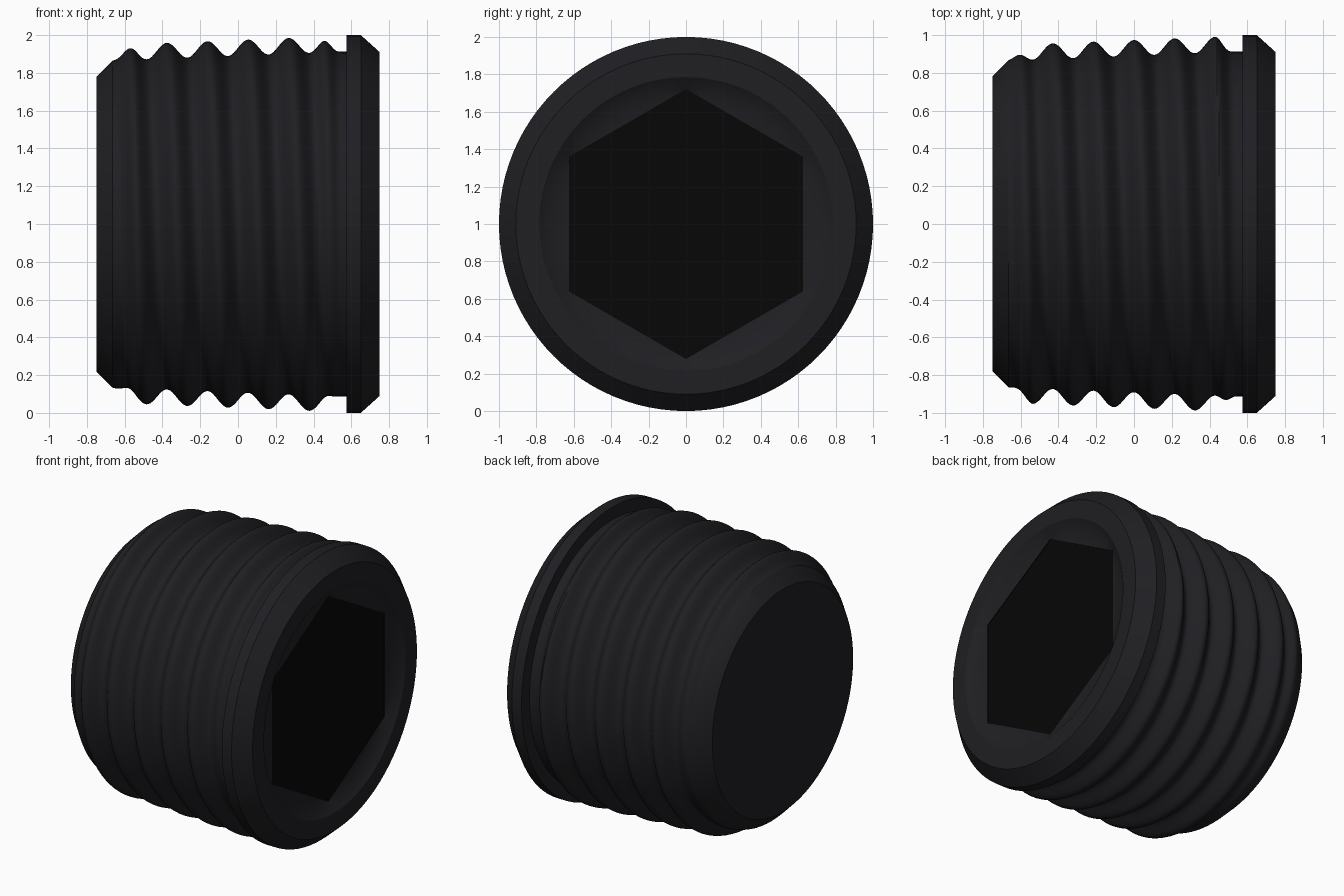
import bpy, bmesh, math

if "Cube" in bpy.data.objects:
    bpy.data.objects.remove(bpy.data.objects["Cube"])

N = 96            # segments round the axis (multiple of 6, so hex corners land on vertices)
PITCH = 0.215
AXIS_Z = 1.0


def material(name, rgb):
    m = bpy.data.materials.new(name)
    m.diffuse_color = (*rgb, 1)
    m.use_nodes = True
    m.node_tree.nodes["Principled BSDF"].inputs["Base Color"].default_value = m.diffuse_color
    return m


def smooth(a, b, x):
    t = min(1, max(0, (x - a) / (b - a)))
    return t * t * (3 - 2 * t)


def thread_radius(x, a):
    """Tapered root plus a rounded helical crest that fades out at both ends."""
    wave = math.cos(2 * math.pi * (x / PITCH) - a)
    fade = smooth(-0.68, -0.53, x) * (1 - smooth(0.43, 0.54, x))
    return 0.891 + 0.04 * x + 0.083 * fade * (0.5 + 0.5 * wave)


def circle(r):
    return lambda x, a: r


def hexagon(apothem):
    # flats face +y and -y, corners point up and down
    def radius(x, a):
        local = (a + math.pi / 6) % (math.pi / 3) - math.pi / 6
        return apothem / math.cos(local)
    return radius


def ring_stack(name, rings, mat, cap_first=False, cap_last=False):
    """Skin a list of (x, radius function) rings set along the x axis."""
    bm = bmesh.new()
    loops = []
    for x, radius in rings:
        loop = []
        for j in range(N):
            a = 2 * math.pi * j / N
            r = radius(x, a)
            loop.append(bm.verts.new((x, r * math.cos(a), AXIS_Z + r * math.sin(a))))
        loops.append(loop)
    for p, q in zip(loops, loops[1:]):
        for j in range(N):
            k = (j + 1) % N
            bm.faces.new((p[j], p[k], q[k], q[j]))
    if cap_first:
        bm.faces.new(loops[0][::-1])
    if cap_last:
        bm.faces.new(loops[-1])
    mesh = bpy.data.meshes.new(name)
    bm.to_mesh(mesh)
    bm.free()
    ob = bpy.data.objects.new(name, mesh)
    bpy.context.collection.objects.link(ob)
    mesh.materials.append(mat)
    bpy.ops.object.select_all(action='DESELECT')
    ob.select_set(True)
    bpy.context.view_layer.objects.active = ob
    bpy.ops.object.shade_smooth_by_angle(angle=math.radians(30))
    return ob


steel = material("dark_steel", (0.014, 0.014, 0.017))
shadow = material("socket_black", (0.002, 0.002, 0.002))

# Threaded body: chamfered end, tapered thread, flange, countersunk mouth
STEPS = 120
rings = [(-0.75, circle(0.78))]
rings += [(-0.665 + 1.205 * i / STEPS, thread_radius) for i in range(STEPS + 1)]
rings += [(0.575, circle(0.912)), (0.575, circle(1.0)), (0.65, circle(1.0)),
          (0.75, circle(0.91)), (0.75, circle(0.785)),
          (0.71, circle(0.726)), (0.70, hexagon(0.625))]
ring_stack("threaded_plug", rings, steel, cap_first=True)

# Dark hexagonal key recess set just inside the flanged end
ring_stack("hex_recess", [(0.70, hexagon(0.625)), (0.695, hexagon(0.625))],
           shadow, cap_last=True)
